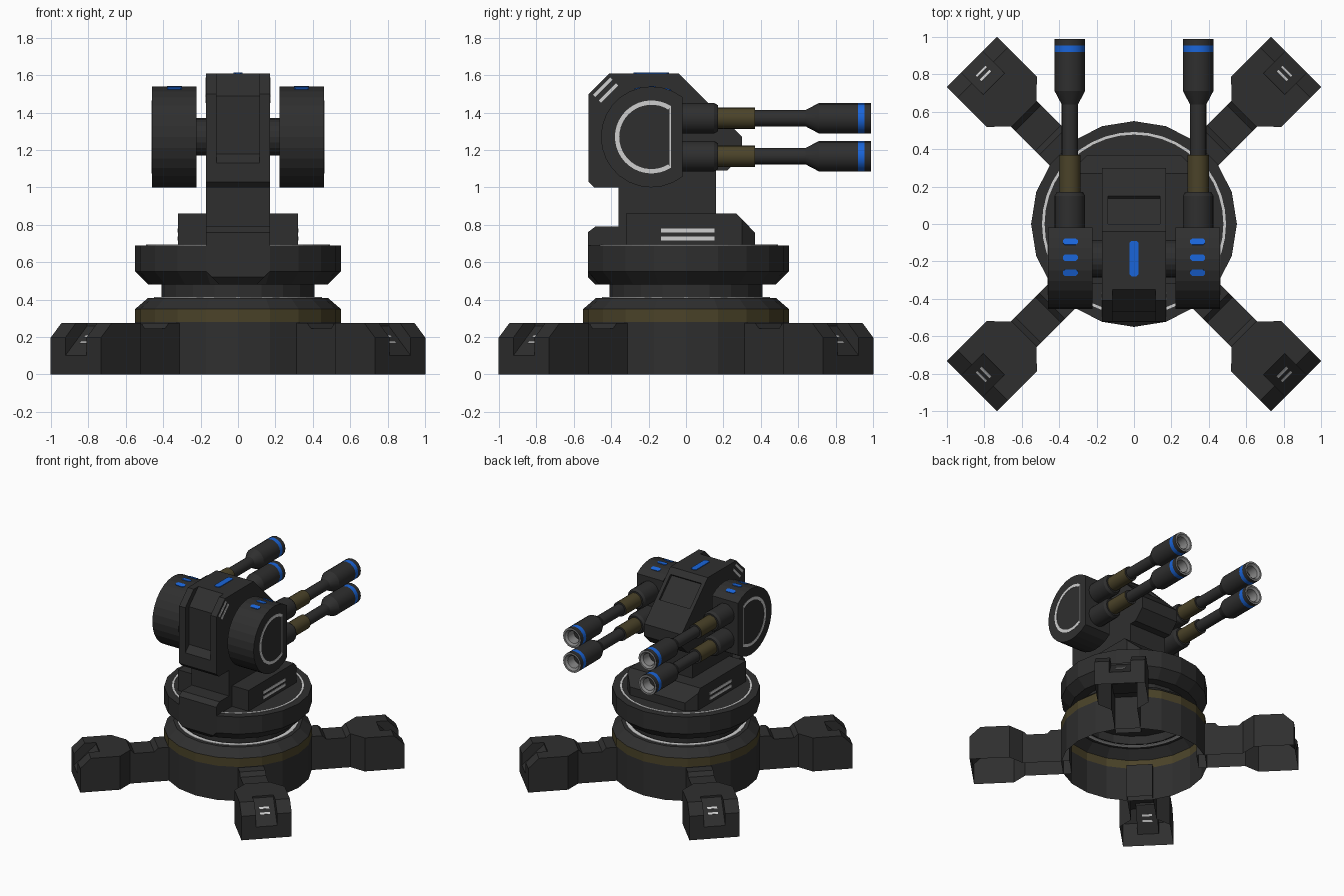
import bpy, bmesh, math
from mathutils import Matrix

if "Cube" in bpy.data.objects:
    bpy.data.objects.remove(bpy.data.objects["Cube"])

def material(name, rgb):
    m = bpy.data.materials.new(name)
    m.diffuse_color = (*rgb, 1)
    m.use_nodes = True
    m.node_tree.nodes["Principled BSDF"].inputs["Base Color"].default_value = m.diffuse_color
    return m

DARK = material("dark gunmetal", (0.028, 0.028, 0.028))
BRONZE = material("dull bronze", (0.070, 0.056, 0.022))
LIGHT = material("light marking", (0.62, 0.62, 0.62))
BLUE = material("blue marking", (0.01, 0.13, 0.70))
STEEL = material("muzzle steel", (0.24, 0.24, 0.24))

def finish(name, bm, mats, M=Matrix()):
    bmesh.ops.remove_doubles(bm, verts=bm.verts, dist=1e-5)
    bmesh.ops.recalc_face_normals(bm, faces=bm.faces)
    me = bpy.data.meshes.new(name)
    bm.to_mesh(me)
    bm.free()
    me.transform(M)
    for m in mats:
        me.materials.append(m)
    ob = bpy.data.objects.new(name, me)
    bpy.context.collection.objects.link(ob)
    return ob

def prism(name, pts, axis, lo, hi, mat=DARK, M=Matrix()):
    """Extrude a 2D outline along an axis; outline is (y,z), (x,z) or (x,y)."""
    put = {'x': lambda a, b, c: (c, a, b), 'y': lambda a, b, c: (a, c, b),
           'z': lambda a, b, c: (a, b, c)}[axis]
    bm = bmesh.new()
    A = [bm.verts.new(put(a, b, lo)) for a, b in pts]
    B = [bm.verts.new(put(a, b, hi)) for a, b in pts]
    bm.faces.new(A)
    bm.faces.new(B[::-1])
    for i in range(len(pts)):
        j = (i + 1) % len(pts)
        bm.faces.new((A[i], A[j], B[j], B[i]))
    return finish(name, bm, [mat], M)

def lathe(name, prof, n, mats=(DARK,), seg=None, M=Matrix()):
    """Spin (radius, height) points round z; seg gives a material per segment."""
    bm = bmesh.new()
    rings = [[bm.verts.new((r * math.cos(2 * math.pi * k / n), r * math.sin(2 * math.pi * k / n), h))
              for k in range(n)] for r, h in prof]
    for i in range(len(prof) - 1):
        for k in range(n):
            j = (k + 1) % n
            f = bm.faces.new((rings[i][k], rings[i][j], rings[i + 1][j], rings[i + 1][k]))
            f.material_index = seg[i] if seg else 0
    return finish(name, bm, mats, M)

def boolean(ob, cutter, op='DIFFERENCE'):
    mod = ob.modifiers.new("cut", 'BOOLEAN')
    mod.operation, mod.object, mod.solver = op, cutter, 'EXACT'
    dg = bpy.context.evaluated_depsgraph_get()
    me = bpy.data.meshes.new_from_object(ob.evaluated_get(dg))
    ob.modifiers.clear()
    ob.data = me
    bpy.data.objects.remove(cutter)

def rect(w, h, c=0.0):
    """Centred rectangle outline with corner cuts c."""
    a, b = w / 2, h / 2
    if not c:
        return [(-a, -b), (a, -b), (a, b), (-a, b)]
    return [(-a + c, -b), (a - c, -b), (a, -b + c), (a, b - c),
            (a - c, b), (-a + c, b), (-a, b - c), (-a, -b + c)]

def ring_plate(name, r0, r1, z):
    lathe(name, [(r0, z - .002), (r0, z + .004), (r1, z + .004), (r1, z - .002), (r0, z - .002)], 40, (LIGHT,))

T, R = Matrix.Translation, Matrix.Rotation

# Base drum (open underneath), bronze band and turntable
lathe("base_drum", [(.55, 0), (.55, .28), (.55, .35), (.48, .41), (.41, .41), (.41, .49)],
      20, (DARK, BRONZE), [0, 1, 0, 0, 0])
ring_plate("base_ring", .42, .45, .41)
disc = lathe("turntable", [(0, .48), (.48, .48), (.55, .55), (.55, .69), (0, .69)], 20)
for v in disc.data.vertices:
    v.co.y = max(v.co.y, -.523)
ring_plate("turntable_ring", .478, .492, .69)

# Legs: plan outline crossed with side profile, sloped slot at the tip, open underneath
half = [(.48, .097), (.833, .097), (.925, .19), (1.226, .19)]
leg = prism("leg", half + [(u, -v) for u, v in half[::-1]], 'z', 0, .5)
side = [(.4, -.1), (.4, .275), (.62, .275), (.65, .245), (.80, .245), (.83, .275),
        (1.145, .275), (1.228, .195), (1.3, -.1)]
boolean(leg, prism("leg_side", side, 'y', -.3, .3), 'INTERSECT')
boolean(leg, prism("leg_slot", [(1.06, .26), (1.24, .087), (1.4, .087), (1.4, .4), (1.06, .4)], 'y', -.08, .08))
bm = bmesh.new()
bm.from_mesh(leg.data)
low = [f for f in bm.faces if max(v.co.z for v in f.verts) < 1e-4]
bmesh.ops.delete(bm, geom=low, context='FACES')
bm.to_mesh(leg.data)
bm.free()
slope = math.atan2(.173, .18)
marks = [prism("foot_mark", rect(.016, .075), 'z', -.001, .004, LIGHT,
               T((u, 0, .26 - (u - 1.06) * .961)) @ R(slope, 4, 'Y')) for u in (1.12, 1.152)]
for part in [leg] + marks:
    for k in range(4):
        ob = part if k == 0 else part.copy()
        if k:
            bpy.context.collection.objects.link(ob)
        ob.rotation_euler.z = math.radians(45 + 90 * k)

# Pedestal with sloped front and cut front corners
ped = prism("pedestal", [(-.32, -.32), (.32, -.32), (.32, .30), (.25, .37), (-.25, .37), (-.32, .30)], 'z', .6, 1)
boolean(ped, prism("pedestal_side", [(-.5, .68), (-.5, .86), (.27, .86), (.372, .755), (.372, .68)], 'x', -.5, .5),
        'INTERSECT')

# Rear block overhanging the turntable edge
tail = prism("rear_block", [(-.17, .79), (-.17, .55), (-.1, .48), (.1, .48), (.17, .55), (.17, .79)], 'y', -.6, -.3)
boolean(tail, prism("rear_side", [(-.525, .52), (-.485, .48), (-.31, .48), (-.31, .79), (-.485, .79), (-.525, .76)],
                    'x', -.3, .3), 'INTERSECT')

# Column and head, with rear recess and front panel
head = prism("head", [(-.36, .7), (-.36, 1.0), (-.49, 1.0), (-.52, 1.03), (-.52, 1.50), (-.41, 1.61), (-.04, 1.61),
                      (.30, 1.27), (.30, 1.17), (.22, 1.09), (.16, 1.09), (.16, .7)], 'x', -.17, .17)
boolean(head, prism("rear_recess", [(-.6, 1.13), (-.52, 1.13), (-.47, 1.18), (-.47, 1.49), (-.34, 1.62),
                                    (-.34, 1.7), (-.6, 1.7)], 'x', -.115, .115))
boolean(head, prism("front_panel", [(-.014, 1.556), (.136, 1.406), (.2, 1.47), (.05, 1.62)], 'x', -.14, .14))
prism("head_top_mark", rect(.05, .19, .012), 'z', 1.608, 1.615, BLUE, T((0, -.185, 0)))

# Barrel outline: mount, sleeve, tube, flared muzzle with band and bore
barrel = [(.082, -.05), (.082, .15), (.07, .17), (.058, .17), (.058, .37), (.044, .37), (.044, .64), (.081, .71),
          (.081, .92), (.081, .955), (.081, .99), (.066, .99), (.05, .975), (.045, .90), (0, .90)]
barrel_mats = [0, 0, 0, 1, 0, 0, 0, 0, 2, 0, 3, 3, 3, 0]
CY, CZ, DR = -.185, 1.27, .27

def arc(r, a0, n):
    return [(CY + r * math.cos(a), CZ + r * math.sin(a))
            for a in (a0 + (2 * math.pi - 2 * a0) * i / n for i in range(n + 1))]

for s, tag in ((-1, "left"), (1, "right")):
    def slab(name, pts, a, b, mat=DARK, M=Matrix()):
        return prism(f"{tag}_{name}", pts, 'x', min(s * a, s * b), max(s * a, s * b), mat, M)
    # Gun drum with flat front, axle and face marking
    slab("gun_drum", arc(DR, math.acos(.165 / DR), 20), .222, .46)
    lathe(f"{tag}_axle", [(.1, .16), (.1, .23)], 20, M=T((0, CY, CZ)) @ R(s * math.pi / 2, 4, 'Y'))
    a0 = math.acos(.1 / .19)
    slab("drum_ring", arc(.195, a0, 28) + arc(.172, a0, 28)[::-1], .459, .462, LIGHT)
    slab("drum_ring_bar", rect(.008, .33), .459, .462, LIGHT, T((0, CY + .1, CZ)))
    # Blue pills on the drum top
    for y in (-.095, -.18, -.26):
        t = math.asin((y - CY) / DR)
        prism(f"{tag}_drum_mark", rect(.08, .034, .01), 'z', DR - .004, DR + .003, BLUE,
              T((s * .34, CY, CZ)) @ R(-t, 4, 'X'))
    # Light stripes on head and pedestal sides
    for d in (-.022, .022):
        slab("head_stripe", rect(.13, .018), .169, .173, LIGHT,
             T((0, -.43 + d * .7, 1.52 - d * .7)) @ R(math.pi / 4, 4, 'X'))
    for z in (.728, .77):
        slab("pedestal_stripe", rect(.285, .022), .319, .323, LIGHT, T((0, .01, z)))
    # Twin barrels
    for z, level in ((1.37, "upper"), (1.167, "lower")):
        ob = lathe(f"{tag}_{level}_barrel", barrel, 16, (DARK, BRONZE, BLUE, STEEL), barrel_mats,
                   T((s * .343, 0, z)) @ R(-math.pi / 2, 4, 'X'))
        bpy.ops.object.select_all(action='DESELECT')
        ob.select_set(True)
        bpy.context.view_layer.objects.active = ob
        bpy.ops.object.shade_smooth_by_angle(angle=math.radians(25))
